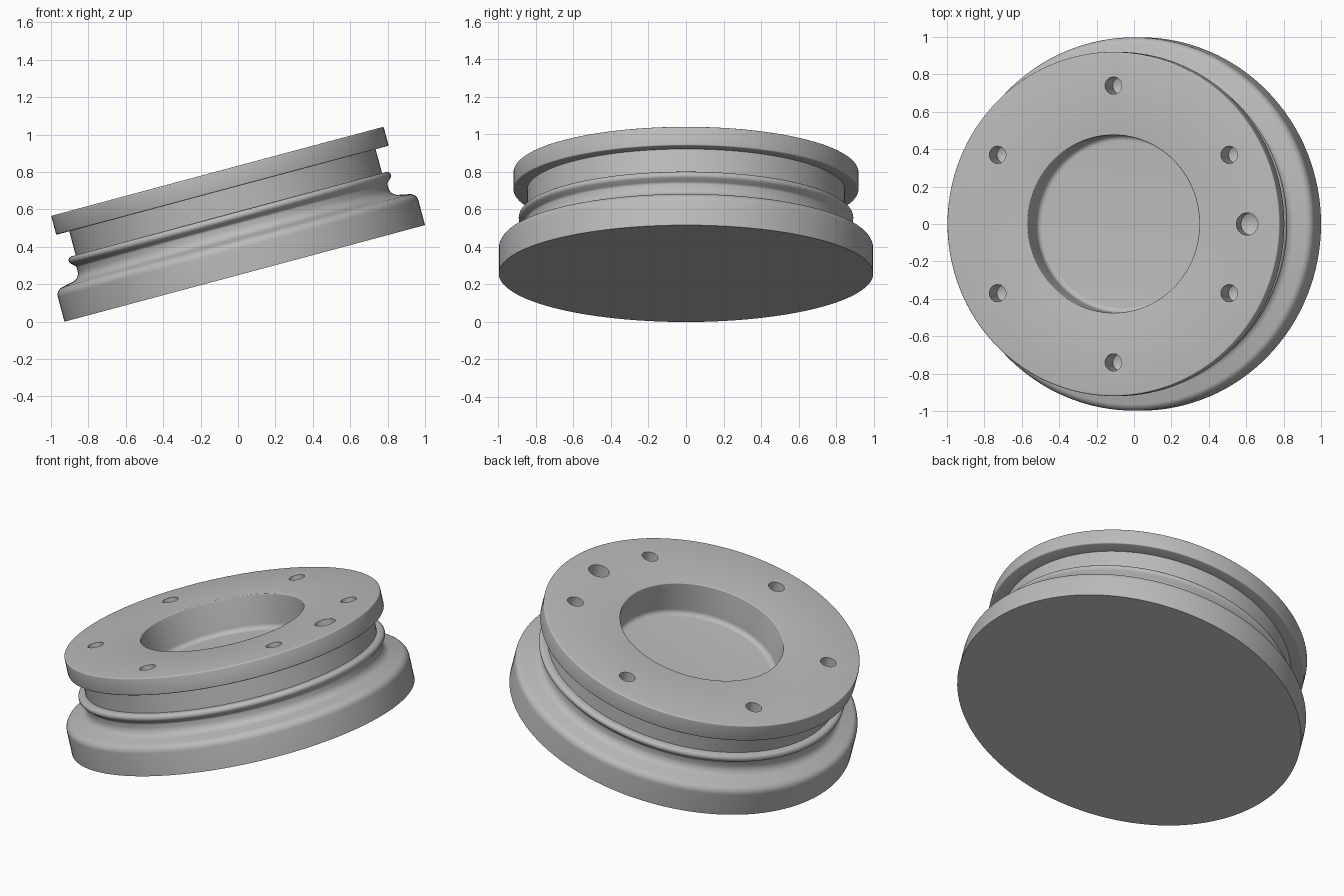
import bpy
import bmesh
import math
from mathutils import Matrix, Vector

cube = bpy.data.objects.get("Cube")
if cube:
    bpy.data.objects.remove(cube, do_unlink=True)

SEGMENTS = 128
TILT = math.radians(15)
PLACE = Matrix.Translation((0.036, 0, 0.258)) @ Matrix.Rotation(-TILT, 4, 'Y')
TOP = 0.565

metal = bpy.data.materials.new("plain grey")
metal.use_nodes = True
grey = (0.5, 0.5, 0.5, 1)
metal.diffuse_color = grey
metal.node_tree.nodes["Principled BSDF"].inputs["Base Color"].default_value = grey


def arc(r, h, radius, start, end, steps=8):
    """Profile points on a circular fillet centred at (r, h), angles in degrees."""
    angles = [math.radians(start + (end - start) * i / steps) for i in range(steps + 1)]
    return [(r + radius * math.cos(a), h + radius * math.sin(a)) for a in angles]


def lathe(name, profile, segments=SEGMENTS):
    """Closed solid of revolution; the profile starts and ends on the axis."""
    bm = bmesh.new()
    verts = [bm.verts.new((r, 0, h)) for r, h in profile]
    edges = [bm.edges.new(pair) for pair in zip(verts, verts[1:])]
    bmesh.ops.spin(bm, geom=verts + edges, axis=(0, 0, 1), cent=(0, 0, 0),
                   angle=math.tau, steps=segments, use_duplicate=False)
    bmesh.ops.remove_doubles(bm, verts=bm.verts, dist=1e-5)
    bmesh.ops.recalc_face_normals(bm, faces=bm.faces)
    mesh = bpy.data.meshes.new(name)
    bm.to_mesh(mesh)
    bm.free()
    mesh.materials.append(metal)
    obj = bpy.data.objects.new(name, mesh)
    bpy.context.collection.objects.link(obj)
    return obj


# Turned body: base, waist groove, lip, neck, top flange and central recess
profile = [(0, 0), (0.998, 0)]
profile += arc(0.953, 0.137, 0.045, 0, 75)
profile += arc(0.912, 0.244, 0.052, 255, 180)
profile += arc(0.877, 0.262, 0.017, 180, 125, 4)
profile += arc(0.871, 0.307, 0.021, -50, 90)
profile += [(0.848, 0.328), (0.848, 0.46)]
profile += arc(0.912, 0.468, 0.008, -90, 0, 4)
profile += arc(0.912, TOP - 0.008, 0.008, 0, 90, 4)
profile += arc(0.481, TOP - 0.006, 0.006, 90, 180, 4)
profile += arc(0.445, TOP - 0.18, 0.03, 0, -90)
profile += [(0, TOP - 0.21)]
body = lathe("turned_flange_body", profile)


def drill(angle, radius, depth):
    """Blind hole with a conical bottom on the bolt circle."""
    shape = [(0, TOP - depth - radius * 0.6), (radius, TOP - depth),
             (radius, TOP + 0.05), (0, TOP + 0.05)]
    cutter = lathe("hole_cutter", shape, 32)
    cutter.hide_render = True
    a = math.radians(angle)
    cutter.data.transform(Matrix.Translation(Vector((math.cos(a), math.sin(a), 0)) * 0.74))
    mod = body.modifiers.new("hole", 'BOOLEAN')
    mod.operation = 'DIFFERENCE'
    mod.solver = 'EXACT'
    mod.object = cutter
    bpy.context.view_layer.objects.active = body
    bpy.ops.object.modifier_apply(modifier=mod.name)
    bpy.data.objects.remove(cutter, do_unlink=True)


# Six bolt holes and one larger locating hole
for i in range(6):
    drill(30 + 60 * i, 0.046, 0.16)
drill(0, 0.06, 0.1)

body.data.transform(PLACE)
bpy.ops.object.select_all(action='DESELECT')
body.select_set(True)
bpy.context.view_layer.objects.active = body
bpy.ops.object.shade_smooth_by_angle(angle=math.radians(30))
